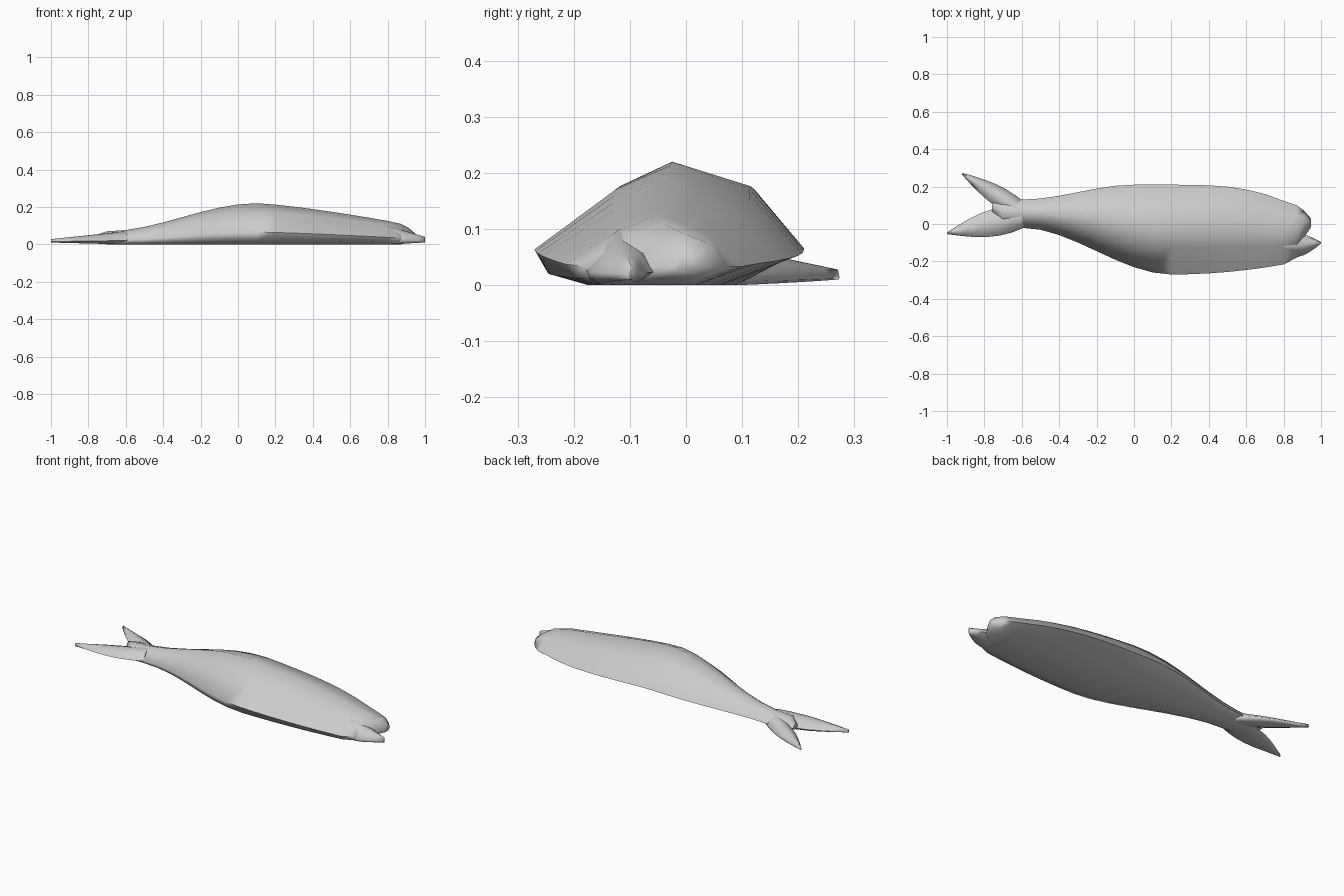
import bpy, bmesh, math
from mathutils import Vector

if "Cube" in bpy.data.objects:
    bpy.data.objects.remove(bpy.data.objects["Cube"], do_unlink=True)

grey = bpy.data.materials.new("plain grey")
grey.use_nodes = True
color = (0.6, 0.6, 0.6, 1)
grey.diffuse_color = color
grey.node_tree.nodes["Principled BSDF"].inputs["Base Color"].default_value = color

# Flat-bottomed cross-section: (share of the width, share of the height)
SECTION = [(0, .3), (.3, .8), (.5, 1), (.8, .8), (1, .3), (.7, 0), (.2, 0), (.05, .1)]


def ease(start, end, value):
    """Smooth step from zero at start to one at end."""
    t = min(max((value - start) / (end - start), 0), 1)
    return t * t * (3 - 2 * t)


def loft(name, rows):
    """Skin sections, each given as two edge points, low height and high height."""
    bm = bmesh.new()
    rings = []
    for near, far, low, high in rows:
        ring = []
        for share, rise in SECTION:
            point = near.lerp(far, share)
            ring.append(bm.verts.new((point.x, point.y, low + (high - low) * rise)))
        rings.append(ring)
    count = len(SECTION)
    for ring, following in zip(rings, rings[1:]):
        for i in range(count):
            j = (i + 1) % count
            bm.faces.new((ring[i], ring[j], following[j], following[i]))
    bm.faces.new(rings[0])
    bm.faces.new(rings[-1])
    bmesh.ops.recalc_face_normals(bm, faces=bm.faces)
    mesh = bpy.data.meshes.new(name)
    bm.to_mesh(mesh)
    bm.free()
    mesh.materials.append(grey)
    obj = bpy.data.objects.new(name, mesh)
    bpy.context.collection.objects.link(obj)
    bpy.ops.object.select_all(action="DESELECT")
    obj.select_set(True)
    bpy.context.view_layer.objects.active = obj
    bpy.ops.object.shade_smooth_by_angle(angle=math.radians(80))


def crossing(x, belly, back, low, high):
    """A body section that runs straight across the fish."""
    return Vector((x, belly)), Vector((x, back)), low, high


def body_section(x):
    """Outline of the fish lying on its side, from tail root to gills."""
    toward_head = max(x - .2, 0)
    belly = -.02 - .25 * ease(-.6, .2, x) + .15 * toward_head ** 2
    back = .13 + .08 * ease(-.6, 0, x) - .4 * toward_head ** 3
    ridge = .07 + .15 * ease(-.7, .1, x) - .15 * max(x - .1, 0) ** 1.3
    return crossing(x, belly, back, 0, ridge)


def lobe(name, root, tip, half_width, height, steps=6):
    """A leaf-shaped part that swells past its root and narrows to its tip."""
    root, tip = Vector(root), Vector(tip)
    side = (tip - root).orthogonal().normalized()
    rows = []
    for step in range(steps + 1):
        t = step / steps
        across = side * (half_width * math.sin(math.pi * (.3 + .7 * t)) + .004)
        middle = root.lerp(tip, t)
        rows.append((middle - across, middle + across, .01 * t, height * (1 - .6 * t)))
    loft(name, rows)


# Body, closed by a narrow tail root and a blunt upper snout
tail_root = [crossing(-.76, .07, .11, .02, .05)]
snout = [crossing(.87, -.18, .1, 0, .11),
         crossing(.91, -.07, .07, .01, .09),
         crossing(.945, -.02, .03, .02, .06)]
trunk = [body_section(step / 10) for step in range(-7, 9)]
loft("fish_body", tail_root + trunk + snout)

# Lower jaw, slightly longer than the snout
lobe("lower_jaw", (.8, -.12), (1, -.1), .06, .1)

# Forked tail fin
lobe("tail_fin_upper", (-.6, .07), (-.92, .27), .05, .07)
lobe("tail_fin_lower", (-.6, .04), (-1, -.05), .07, .07)
